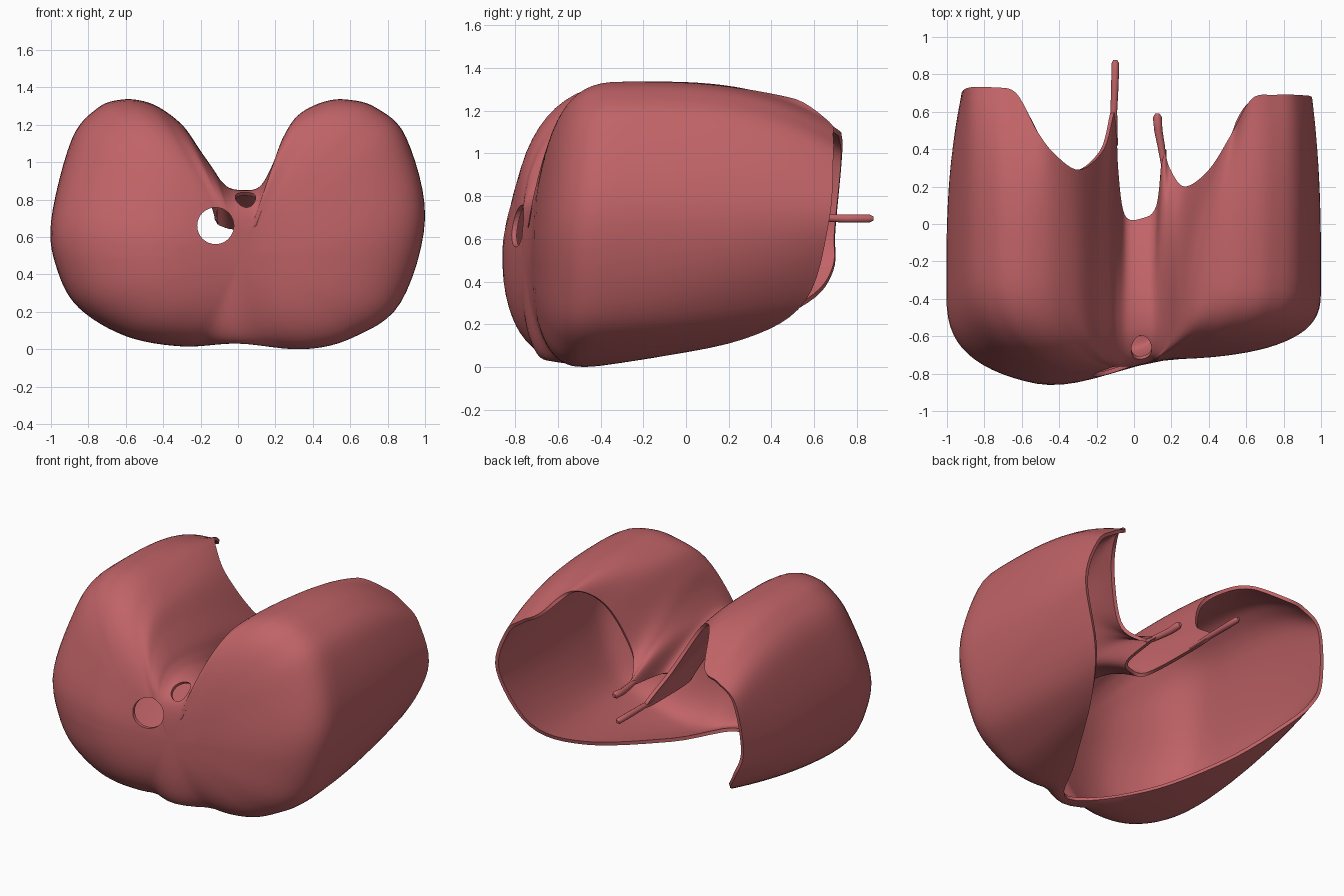
import bpy, bmesh, math
from mathutils import Vector

if "Cube" in bpy.data.objects:
    bpy.data.objects.remove(bpy.data.objects["Cube"])

mat = bpy.data.materials.new("muscle red")
mat.diffuse_color = (0.53, 0.125, 0.135, 1)
mat.use_nodes = True
mat.node_tree.nodes["Principled BSDF"].inputs["Base Color"].default_value = mat.diffuse_color

# Each row: widest section (x, z), then the rear rim point (x, y, z) on that strand
STRANDS = [
    (.04, .85, .04, .03, .66), (-.04, .86, -.05, .05, .66), (-.09, .90, -.085, .30, .67),
    (-.13, .96, -.10, .60, .70), (-.20, 1.06, -.16, .40, .88), (-.29, 1.19, -.29, .29, 1.14),
    (-.40, 1.28, -.42, .37, 1.25), (-.50, 1.325, -.52, .50, 1.25), (-.62, 1.335, -.63, .70, 1.12),
    (-.75, 1.29, -.75, .73, 1.08),
    (-.89, 1.12, -.88, .73, .97), (-1.0, .68, -.92, .70, .64), (-.965, .42, -.85, .69, .45),
    (-.85, .22, -.73, .57, .30), (-.60, .07, -.55, .22, .14), (-.30, .015, -.30, -.24, .04),
    (0, .03, .02, -.60, .03), (.35, .0, .27, -.24, .035), (.62, .065, .57, .27, .13),
    (.87, .25, .78, .56, .31), (1.0, .70, .95, .67, .68), (.90, 1.13, .87, .69, .97),
    (.74, 1.29, .75, .69, 1.08), (.58, 1.335, .63, .67, 1.15), (.45, 1.32, .52, .48, 1.26),
    (.32, 1.25, .40, .29, 1.13), (.24, 1.13, .27, .20, .84), (.19, 1.0, .19, .30, .71),
    (.14, .90, .155, .40, .68), (.10, .86, .12, .10, .66)]
PER, CAP, BODY = 6, 20, 18
CENTRE = (0.02, 0.5)


def smooth_loop(rows, per):
    """Closed spline through the rows."""
    out, n = [], len(rows)
    for i in range(n):
        a, b, c, d = (rows[(i + k) % n] for k in (-1, 0, 1, 2))
        for j in range(per):
            t = j / per
            out.append([0.5 * (2 * q + (r - p) * t + (2 * p - 5 * q + 4 * r - s) * t * t
                               + (3 * q - p - 3 * r + s) * t ** 3)
                        for p, q, r, s in zip(a, b, c, d)])
    return out


def smoothstep(a, b, v):
    t = max(0, min(1, (v - a) / (b - a)))
    return t * t * (3 - 2 * t)


def nose(x):
    """Front face depth: the left lobe bulges further forward."""
    return -0.725 - 0.17 * (1 - smoothstep(-0.55, 0.25, x))


def mix(a, b, t):
    return [p + (q - p) * t for p, q in zip(a, b)]


def cap_shape(x, up, valley):
    """Radial power, depth power and starting depth of the cap on a strand."""
    top = mix((.9, .8, -.2), (.8, .72, -.28), smoothstep(-.3, .3, x))
    top = mix(top, (.83, .76, -.5), valley)
    shape = mix((.78, .68, -.35), top, smoothstep(.1, .75, up))
    return mix(shape, (.85, .8, -.48), smoothstep(.1, .75, -up))


# Rounded front cap, then strands running back to the uneven rim
bm = bmesh.new()
pole = bm.verts.new((CENTRE[0], nose(CENTRE[0]), CENTRE[1]))
rings = []
strands = smooth_loop(STRANDS, PER)
for k in range(1, CAP + BODY + 1):
    ring = []
    for x, z, xe, ye, ze in strands:
        dx, dz = x - CENTRE[0], z - CENTRE[1]
        r = math.hypot(dx, dz)
        valley = (1 - smoothstep(.08, .45, abs(x - .04))) if dz > 0 else 0
        s_pow, c_pow, y0 = cap_shape(x, dz / r, valley)
        y0 = min(y0, ye - .04)
        if k <= CAP:
            phi = k / CAP * math.pi / 2
            s = math.sin(phi) ** s_pow
            c = max(0, math.cos(phi)) ** c_pow
            # the inner rings are rounder, so the valley fades out over the front
            oval = 1 / math.sqrt((dx / r / .99) ** 2 + (dz / r / .58) ** 2)
            w = smoothstep(0, 1, s) if dz > 0 else 1
            f = s * (w + (1 - w) * oval / r)
            px, pz = CENTRE[0] + dx * f, CENTRE[1] + dz * f
            py = y0 + (nose(px) - y0) * c
        else:
            t = (k - CAP) / BODY
            power = 1.7 + 1.2 * smoothstep(.2, .6, z) * (1 - valley)
            e = t ** power
            px, pz, py = x + (xe - x) * e, z + (ze - z) * e, y0 + (ye - y0) * t
        ring.append(bm.verts.new((px, py, pz)))
    rings.append(ring)
n = len(strands)
for i in range(n):
    j = (i + 1) % n
    bm.faces.new((pole, rings[0][i], rings[0][j]))
    for a, b in zip(rings, rings[1:]):
        bm.faces.new((a[i], b[i], b[j], a[j]))
bmesh.ops.recalc_face_normals(bm, faces=bm.faces)
bm.normal_update()
if sum(f.normal.y for f in pole.link_faces) > 0:
    bmesh.ops.reverse_faces(bm, faces=bm.faces)
me = bpy.data.meshes.new("chamber_wall")
bm.to_mesh(me)
bm.free()
wall = bpy.data.objects.new("chamber_wall", me)
bpy.context.collection.objects.link(wall)
me.materials.append(mat)
sol = wall.modifiers.new("thickness", 'SOLIDIFY')
sol.thickness = 0.022
sol.offset = -1


# Vessel openings cut through the front
def cut_hole(name, loc, axis, radius, depth, squash):
    bpy.ops.mesh.primitive_cylinder_add(vertices=32, radius=radius, depth=depth, location=loc)
    cutter = bpy.context.object
    cutter.name = name
    cutter.scale.y = squash
    cutter.rotation_euler = Vector(axis).to_track_quat('Z', 'X').to_euler()
    cutter.data.materials.append(mat)
    mod = wall.modifiers.new(name, 'BOOLEAN')
    mod.operation = 'DIFFERENCE'
    mod.solver = 'EXACT'
    mod.object = cutter
    return cutter


cutters = [cut_hole("front_opening_cutter", (-.12, -.78, .66), (0, -1, 0), .098, .4, 1),
           cut_hole("upper_opening_cutter", (.04, -.67, .81), (0, -.7, .7), .073, .2, .75)]
bpy.context.view_layer.objects.active = wall
bpy.ops.object.select_all(action='DESELECT')
wall.select_set(True)
for m in list(wall.modifiers):
    bpy.ops.object.modifier_apply(modifier=m.name)
for c in cutters:
    bpy.data.objects.remove(c)
bpy.ops.object.shade_smooth_by_angle(angle=math.radians(50))


# Slender cords trailing from the valley rim
def cord(name, pts):
    cu = bpy.data.curves.new(name, 'CURVE')
    cu.dimensions = '3D'
    cu.bevel_depth = 0.02
    cu.bevel_resolution = 3
    cu.use_fill_caps = True
    sp = cu.splines.new('POLY')
    sp.points.add(len(pts) - 1)
    for p, (x, y, z, r) in zip(sp.points, pts):
        p.co, p.radius = (x, y, z, 1), r
    sp.use_smooth = True
    cu.materials.append(mat)
    bpy.context.collection.objects.link(bpy.data.objects.new(name, cu))


cord("left_cord", [(-.1, .42, .69, .7), (-.108, .6, .70, .9), (-.102, .75, .695, 1),
                   (-.1, .86, .695, 1), (-.1, .878, .695, .5)])
cord("right_cord", [(.16, .32, .685, .8), (.145, .42, .685, 1), (.13, .5, .69, 1.1),
                    (.125, .57, .70, 1.2), (.125, .59, .70, .6)])
